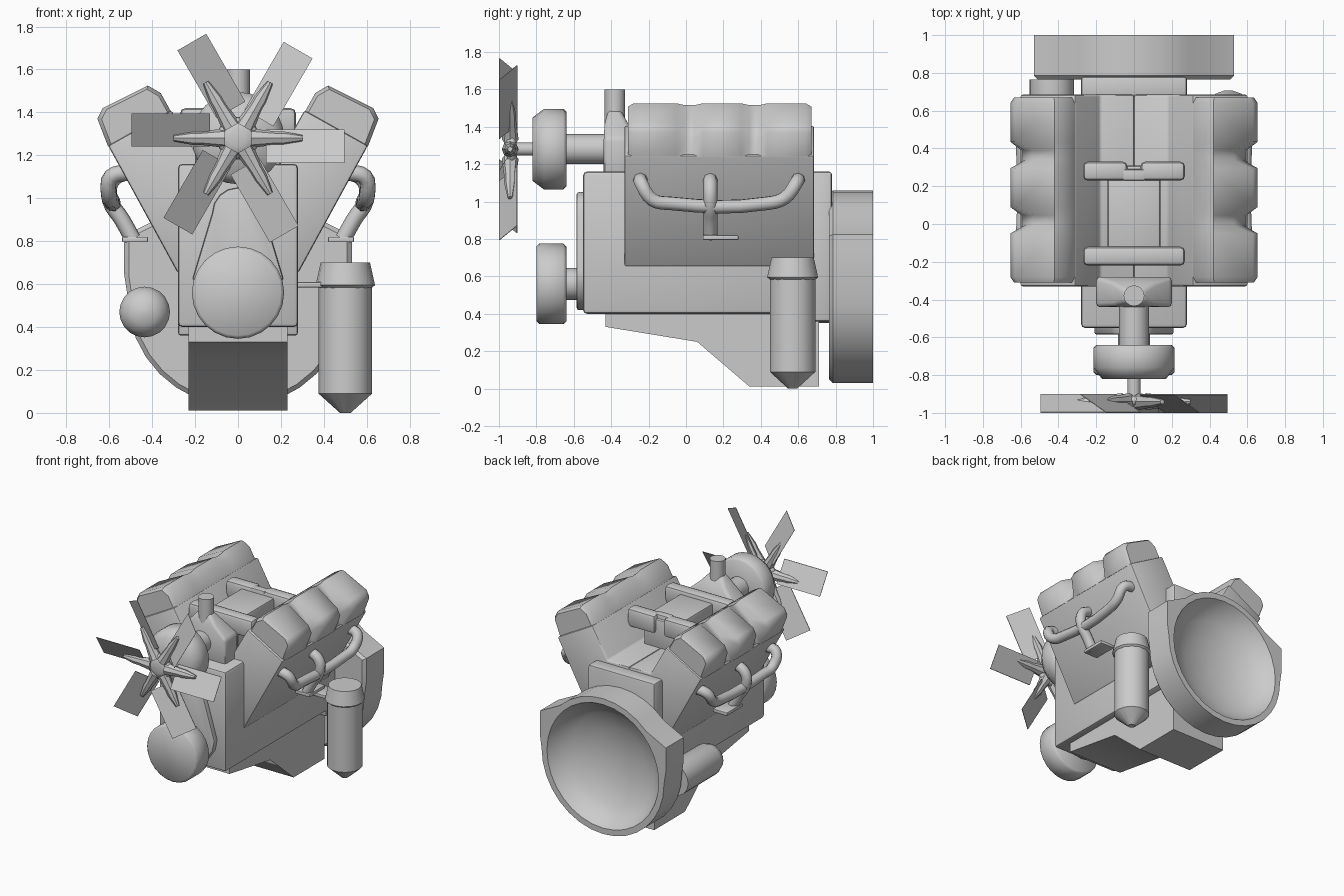
import bpy, bmesh, math
from mathutils import Vector

cube = bpy.data.objects.get("Cube")
if cube:
    bpy.data.objects.remove(cube)

COLOR = (0.6, 0.6, 0.6, 1)
metal = bpy.data.materials.new("engine_grey")
metal.use_nodes = True
metal.diffuse_color = COLOR
metal.node_tree.nodes["Principled BSDF"].inputs["Base Color"].default_value = COLOR


def finish(bm, name, bevel=0, angle=40):
    """Clean, bevel, smooth and link a mesh."""
    bmesh.ops.remove_doubles(bm, verts=bm.verts[:], dist=0.0005)
    bmesh.ops.recalc_face_normals(bm, faces=bm.faces[:])
    if bevel:
        edges = [e for e in bm.edges if e.is_manifold and e.calc_face_angle(0) > 0.5]
        bmesh.ops.bevel(bm, geom=edges, offset=bevel, segments=2, profile=0.5,
                        affect='EDGES', clamp_overlap=True)
    mesh = bpy.data.meshes.new(name)
    bm.to_mesh(mesh)
    bm.free()
    return link(mesh, name, angle)


def link(mesh, name, angle=40):
    for p in mesh.polygons:
        p.use_smooth = True
    mesh.set_sharp_from_angle(angle=math.radians(angle))
    mesh.materials.clear()
    mesh.materials.append(metal)
    obj = bpy.data.objects.new(name, mesh)
    bpy.context.collection.objects.link(obj)
    return obj


def loft(name, rings, bevel=0, angle=40, cap=True):
    """Skin a row of equal-sized rings and close both ends."""
    bm = bmesh.new()
    rows = [[bm.verts.new(p) for p in ring] for ring in rings]
    n = len(rows[0])
    for a, b in zip(rows, rows[1:]):
        for i in range(n):
            j = (i + 1) % n
            bm.faces.new((a[i], a[j], b[j], b[i]))
    if cap:
        bm.faces.new(rows[0])
        bm.faces.new(rows[-1])
    return finish(bm, name, bevel, angle)


def along_y(name, pts, y0, y1, bevel=0):
    return loft(name, [[(x, y, z) for x, z in pts] for y in (y0, y1)], bevel)


def rect(x0, x1, y0, y1, z):
    return [(x0, y0, z), (x1, y0, z), (x1, y1, z), (x0, y1, z)]


def box(name, x0, x1, y0, y1, z0, z1, bevel=0.015):
    return loft(name, [rect(x0, x1, y0, y1, z) for z in (z0, z1)], bevel)


def lathe(name, profile, loc, axis, n=24, angle=40):
    """Spin (radius, distance) pairs about an axis through loc."""
    q = Vector(axis).to_track_quat('Z', 'Y')
    turns = [2 * math.pi * i / n for i in range(n)]
    rings = [[Vector(loc) + q @ Vector((r * math.cos(t), r * math.sin(t), d))
              for t in turns] for r, d in profile]
    return loft(name, rings, angle=angle)


def tube(name, pts, radius):
    curve = bpy.data.curves.new(name, 'CURVE')
    curve.dimensions = '3D'
    curve.bevel_depth = radius
    curve.bevel_resolution = 2
    curve.resolution_u = 4
    curve.use_fill_caps = True
    spline = curve.splines.new('BEZIER')
    spline.bezier_points.add(len(pts) - 1)
    for bp, p in zip(spline.bezier_points, pts):
        bp.co = p
        bp.handle_left_type = bp.handle_right_type = 'AUTO'
    temp = bpy.data.objects.new(name + "_path", curve)
    bpy.context.collection.objects.link(temp)
    graph = bpy.context.evaluated_depsgraph_get()
    mesh = bpy.data.meshes.new_from_object(temp.evaluated_get(graph))
    bpy.data.objects.remove(temp)
    link(mesh, name, 60)


# Block, rear neck and oil pan
box("engine_block", -0.28, 0.28, -0.55, 0.7, 0.4, 1.16, 0.02)
box("rear_neck", -0.28, 0.28, 0.66, 0.78, 0.36, 1.16)
pan = [(-0.43, 0.42), (-0.43, 0.33), (0.06, 0.25), (0.34, 0.01), (0.71, 0.01), (0.71, 0.42)]
loft("oil_pan", [[(x, y, z) for y, z in pan] for x in (-0.23, 0.23)])

# Cylinder banks, valve covers and exhausts, mirrored
bank = [(0.0, 0.65), (0.28, 0.65), (0.605, 1.245), (0.31, 1.41), (0.18, 1.18), (0.0, 1.18)]
full = [(0.605, 1.24), (0.655, 1.37), (0.63, 1.42), (0.42, 1.525), (0.36, 1.49), (0.31, 1.4)]
notch = [(0.595, 1.24), (0.575, 1.33), (0.53, 1.42), (0.42, 1.515), (0.36, 1.49), (0.31, 1.4)]
end = [(x * 0.9 + 0.046, z * 0.9 + 0.135) for x, z in full]
stations = [(-0.31, end), (-0.28, full)]
for gap in (0.02, 0.365):
    stations += [(gap - 0.07, full), (gap - 0.025, notch), (gap + 0.025, notch), (gap + 0.07, full)]
stations += [(0.64, full), (0.67, end)]
for side, s in (("left", 1), ("right", -1)):
    along_y(side + "_cylinder_bank", [(s * x, z) for x, z in bank], -0.33, 0.685, 0.012)
    loft(side + "_valve_cover", [[(s * x, y, z) for x, z in prof] for y, prof in stations], angle=50)
    log = [(0.51, -0.24, 1.12), (0.59, -0.24, 1.1), (0.6, -0.18, 1.01), (0.59, -0.08, 0.99),
           (0.59, 0.43, 0.99), (0.6, 0.53, 1.02), (0.59, 0.59, 1.1), (0.51, 0.6, 1.12)]
    tube(side + "_exhaust_log", [(s * x, y, z) for x, y, z in log], 0.038)
    drop = [(0.51, 1.13), (0.59, 1.08), (0.595, 0.99), (0.54, 0.9), (0.49, 0.81)]
    tube(side + "_exhaust_pipe", [(s * x, 0.13, z) for x, z in drop], 0.038)
    xs = sorted((s * 0.42, s * 0.54))
    box(side + "_exhaust_flange", *xs, 0.09, 0.28, 0.795, 0.82, 0.005)

# Intake manifold in the valley
box("intake_web", -0.14, 0.14, -0.2, 0.31, 1.15, 1.39)
box("intake_front_bar", -0.27, 0.27, -0.22, -0.12, 1.28, 1.42, 0.025)
for s in (-1, 1):
    xs = sorted((s * 0.035, s * 0.27))
    box("intake_rear_bar", *xs, 0.23, 0.33, 1.28, 1.42, 0.025)
box("intake_rear_bridge", -0.06, 0.06, 0.23, 0.29, 1.28, 1.42, 0.01)

# Water outlet with its upright neck
loft("water_outlet", [rect(-0.2, 0.2, -0.44, -0.28, 1.14), rect(-0.2, 0.2, -0.44, -0.28, 1.34),
                      rect(-0.11, 0.11, -0.435, -0.31, 1.42),
                      rect(-0.05, 0.05, -0.415, -0.35, 1.49)], 0.02)
lathe("outlet_neck", [(0.055, 0), (0.055, 0.2)], (0, -0.38, 1.4), (0, 0, 1), 16)

# Pear-shaped timing cover
arc = [math.pi * i / 8 for i in range(9)]
pear = [(0.12 * math.cos(t), 0.93 + 0.12 * math.sin(t)) for t in arc]
pear += [(-0.21 * math.cos(t), 0.63 - 0.21 * math.sin(t)) for t in arc]
along_y("timing_cover", pear, -0.585, -0.5, 0.012)

# Pulleys and shafts
FRONT = (0, -1, 0)
lathe("crank_pulley", [(0.2, 0), (0.215, 0.015), (0.215, 0.145), (0.2, 0.16)],
      (0, -0.64, 0.56), FRONT, 24, 180)
lathe("crank_shaft", [(0.085, 0), (0.085, 0.15)], (0, -0.51, 0.56), FRONT, 16)
lathe("fan_pulley", [(0.2, 0), (0.215, 0.015), (0.215, 0.12), (0.17, 0.18)],
      (0, -0.64, 1.28), FRONT, 24, 180)
lathe("pump_shaft", [(0.08, 0), (0.08, 0.25)], (0, -0.41, 1.28), FRONT, 16)
lathe("fan_shaft", [(0.035, 0), (0.035, 0.13)], (0, -0.81, 1.28), FRONT, 12)

# Fan: hub, six tapered arms and six pitched blades
lathe("fan_hub", [(0.08, 0), (0.1, 0.02), (0.09, 0.045), (0.04, 0.06)],
      (0, -0.91, 1.28), FRONT, 18, 180)
for i in range(6):
    t = math.radians(60 * i)
    out = Vector((math.cos(t), 0, math.sin(t)))
    across = Vector((math.sin(t), 0, -math.cos(t)))
    hub = Vector((0, -0.94, 1.28))
    lathe("fan_arm", [(0.045, 0.06), (0.032, 0.17), (0.032, 0.21), (0.014, 0.3)], hub, out, 8)
    blade = []
    for lift in (0, 0.004):
        blade.append([hub + out * r + across * w + Vector((0, d + lift, 0))
                      for r, w, d in ((0.13, -0.04, 0.035), (0.495, -0.04, 0.035),
                                      (0.495, 0.115, -0.06), (0.13, 0.115, -0.06))])
    loft("fan_blade", blade)

# Bell housing: shouldered outline with a hollow bowl at the back
outline = []
for i in range(32):
    t = 2 * math.pi * i / 32
    x, z = 0.515 * math.cos(t), 0.515 * math.sin(t)
    if 0.05 < math.sin(t) < 0.7:
        x = math.copysign(0.53, x)
        z = min(z, 0.28)
    outline.append((x, z))
circle = [(math.cos(2 * math.pi * i / 32), math.sin(2 * math.pi * i / 32)) for i in range(32)]


def bell_ring(shape, k, y):
    return [(x * k, y, 0.545 + z * k) for x, z in shape]


rings = [bell_ring(outline, k, y) for k, y in ((0.5, 0.765), (0.96, 0.765), (1, 0.785), (1, 1.0))]
rings += [bell_ring(circle, k, y) for k, y in ((0.47, 1.0), (0.43, 0.93), (0.35, 0.87),
                                               (0.22, 0.82), (0.1, 0.8), (0.02, 0.795))]
loft("bell_housing", rings)

# Starter motor beside the block
lathe("starter_motor", [(0.118, 0), (0.118, 0.4), (0.1, 0.45), (0.06, 0.48), (0.01, 0.49)],
      (-0.435, 0.765, 0.47), FRONT, 20, 60)

# Oil filter with cap and bracket
UP = (0, 0, 1)
lathe("oil_filter", [(0.025, 0), (0.125, 0.09), (0.125, 0.6)], (0.5, 0.57, 0), UP, 14)
lathe("filter_cap", [(0.12, 0), (0.138, 0.015), (0.135, 0.03), (0.115, 0.12)],
      (0.5, 0.57, 0.58), UP, 18)
box("filter_bracket", 0.26, 0.45, 0.5, 0.64, 0.585, 0.61, 0.005)
